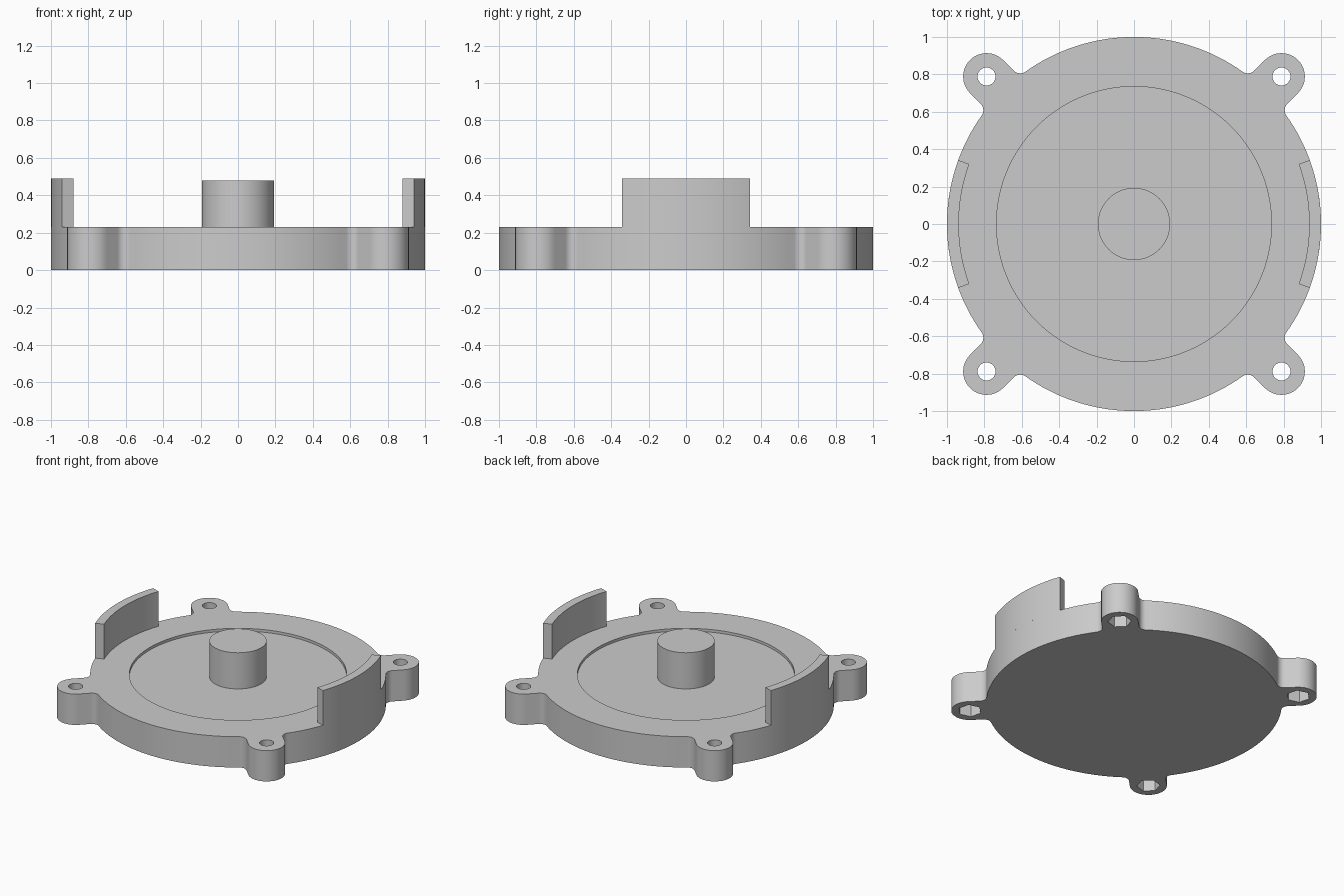
import bpy
import bmesh
from math import sin, cos, pi, radians, atan2, sqrt

cube = bpy.data.objects.get("Cube")
if cube:
    bpy.data.objects.remove(cube, do_unlink=True)

PLATE_TOP, FLOOR, WALL_TOP, POST_TOP = 0.23, 0.21, 0.49, 0.48
EAR_DIST, EAR_R, FILLET_R = 1.115, 0.125, 0.05
EAR_ANGLES = [radians(45 + 90 * i) for i in range(4)]

grey = bpy.data.materials.new("plain grey")
grey.use_nodes = True
colour = (0.6, 0.6, 0.6, 1)
grey.diffuse_color = colour
grey.node_tree.nodes["Principled BSDF"].inputs["Base Color"].default_value = colour


def arc(cx, cy, r, start, end, steps):
    """Points along an arc, both ends included."""
    angles = [start + (end - start) * i / steps for i in range(steps + 1)]
    return [(cx + r * cos(a), cy + r * sin(a)) for a in angles]


def circle(cx, cy, r, sides, turn=0.0):
    return arc(cx, cy, r, turn, turn + 2 * pi, sides)[:-1]


def prism(name, outline, z0, z1):
    """Extrude a flat counter-clockwise outline from z0 to z1."""
    bm = bmesh.new()
    base = bm.faces.new([bm.verts.new((x, y, z0)) for x, y in outline])
    top = bmesh.ops.extrude_face_region(bm, geom=[base])["geom"]
    for v in top:
        if isinstance(v, bmesh.types.BMVert):
            v.co.z = z1
    bmesh.ops.recalc_face_normals(bm, faces=bm.faces)
    mesh = bpy.data.meshes.new(name)
    bm.to_mesh(mesh)
    bm.free()
    mesh.materials.append(grey)
    obj = bpy.data.objects.new(name, mesh)
    bpy.context.collection.objects.link(obj)
    return obj


def activate(obj):
    bpy.ops.object.select_all(action='DESELECT')
    obj.select_set(True)
    bpy.context.view_layer.objects.active = obj


def cut(obj, cutter):
    """Subtract the cutter and discard it."""
    cutter.hide_render = True
    activate(obj)
    mod = obj.modifiers.new("cut", 'BOOLEAN')
    mod.operation = 'DIFFERENCE'
    mod.solver = 'EXACT'
    mod.object = cutter
    bpy.ops.object.modifier_apply(modifier=mod.name)
    bpy.data.objects.remove(cutter, do_unlink=True)


# Plate outline: round rim with four filleted screw ears
offset = EAR_R + FILLET_R
reach = sqrt((1 + FILLET_R) ** 2 - offset ** 2)
blend = atan2(offset, reach)
fillet = arc(reach, offset, FILLET_R, -pi / 2, blend - pi, 10)
ear = [(u, -v) for u, v in reversed(fillet)]
ear += arc(EAR_DIST, 0, EAR_R, -pi / 2, pi / 2, 28)
ear += fillet
outline = []
for a in EAR_ANGLES:
    outline += [(u * cos(a) - v * sin(a), u * sin(a) + v * cos(a)) for u, v in ear]
    outline += arc(0, 0, 1, a + blend, a + pi / 2 - blend, 36)[1:-1]
plate = prism("base_plate", outline, 0, PLATE_TOP)

# Shallow round recess, screw holes and hexagonal nut pockets
cut(plate, prism("recess_cutter", circle(0, 0, 0.735, 128), FLOOR, 0.4))
for a in EAR_ANGLES:
    x, y = EAR_DIST * cos(a), EAR_DIST * sin(a)
    cut(plate, prism("hole_cutter", circle(x, y, 0.048, 32), -0.1, 0.4))
    cut(plate, prism("nut_cutter", circle(x, y, 0.08, 6, a + pi / 2), -0.1, 0.1))

# Centre post
post = prism("centre_post", circle(0, 0, 0.193, 64), FLOOR, POST_TOP)

# Curved guard walls on both sides
span = radians(20)
parts = [plate, post]
for name, mid in (("left_wall", 0), ("right_wall", pi)):
    shape = arc(0, 0, 1, mid - span, mid + span, 24)
    shape += arc(0, 0, 0.937, mid + span, mid - span, 24)
    parts.append(prism(name, shape, PLATE_TOP, WALL_TOP))

for part in parts:
    activate(part)
    bpy.ops.object.shade_smooth_by_angle(angle=radians(30))
